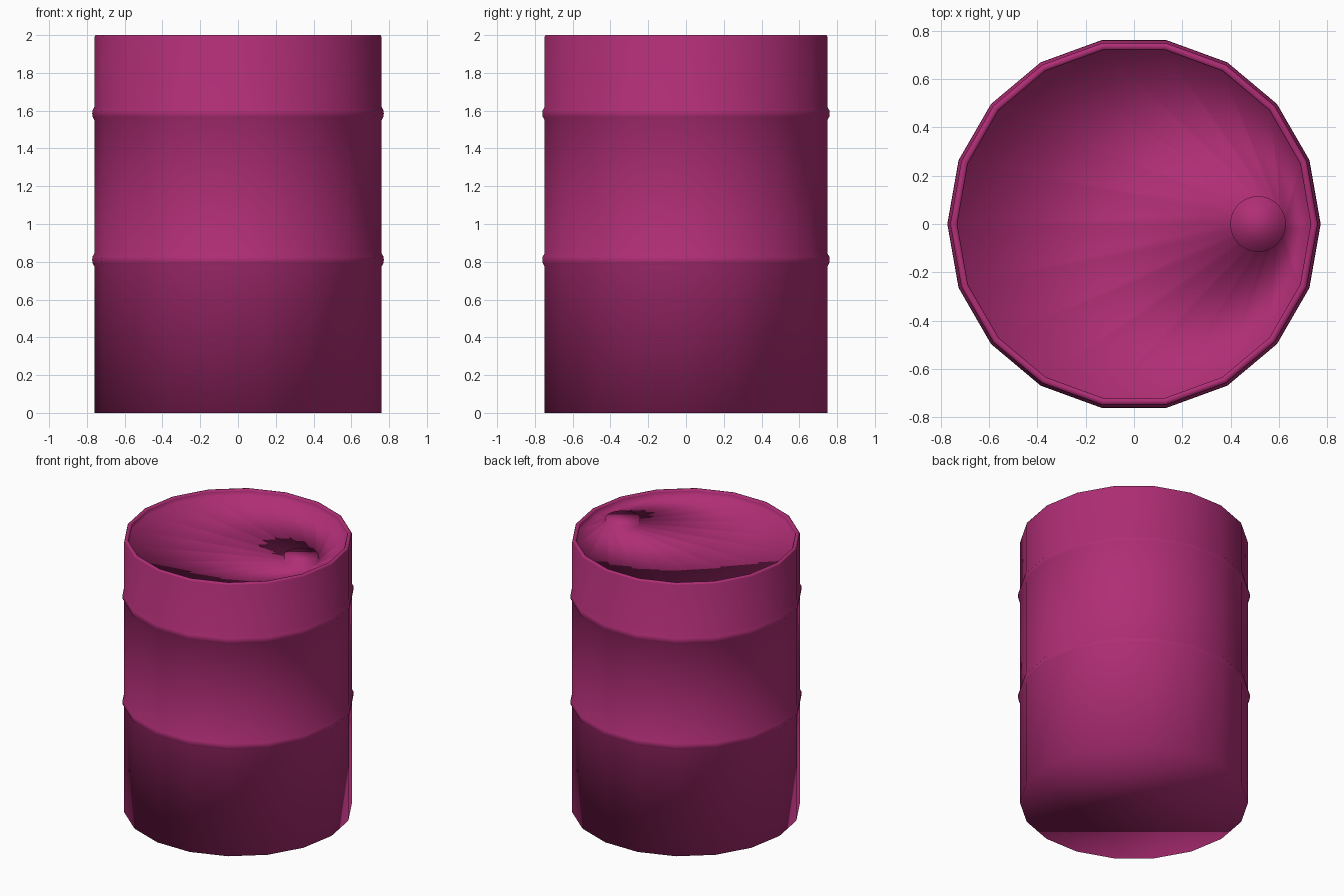
import bpy, bmesh
from math import cos, sin, tau

if "Cube" in bpy.data.objects:
    bpy.data.objects.remove(bpy.data.objects["Cube"])

SIDES = 18
LID_Z = 1.96
bm = bmesh.new()


def ring(radius, z, sides=SIDES, cx=0.0):
    return [bm.verts.new((cx + radius * cos(tau * i / sides), radius * sin(tau * i / sides), z))
            for i in range(sides)]


def bridge(a, b):
    # joins two rings; b may have a multiple of a's vertices
    n, step = len(a), len(b) // len(a)
    for i in range(n):
        j = (i + 1) % n
        far = [b[(i * step + k) % len(b)] for k in range(step, -1, -1)]
        bm.faces.new([a[i], a[j]] + far)


def rib(z):
    # half-round rolling hoop
    return [(0.76, z - 0.035), (0.77, z - 0.018), (0.772, z), (0.77, z + 0.018), (0.76, z + 0.035)]


# Wall profile: base, two hoops, softened rim, then down inside to the lid
profile = ([(0.76, 0.0)] + rib(0.81) + rib(1.585)
           + [(0.76, 1.99), (0.755, 2.0), (0.736, 2.0), (0.731, 1.99), (0.731, LID_Z)])
rings = [ring(r, z) for r, z in profile]
for lower, upper in zip(rings, rings[1:]):
    bridge(lower, upper)

# Flat base
bm.faces.new(rings[0][::-1])

# Recessed lid running into the off-centre bung
bung_base = ring(0.115, LID_Z, SIDES * 2, 0.513)
bung_top = ring(0.115, 1.995, SIDES * 2, 0.513)
bridge(rings[-1], bung_base)
bridge(bung_base, bung_top)
bm.faces.new(bung_top)

bmesh.ops.recalc_face_normals(bm, faces=bm.faces[:])
for face in bm.faces:
    face.smooth = True

mesh = bpy.data.meshes.new("barrel")
bm.to_mesh(mesh)
bm.free()
barrel = bpy.data.objects.new("barrel", mesh)
bpy.context.collection.objects.link(barrel)

# Magenta paint
paint = bpy.data.materials.new("magenta_paint")
paint.diffuse_color = (0.43, 0.027, 0.18, 1.0)
paint.use_nodes = True
paint.node_tree.nodes["Principled BSDF"].inputs["Base Color"].default_value = paint.diffuse_color
mesh.materials.append(paint)
